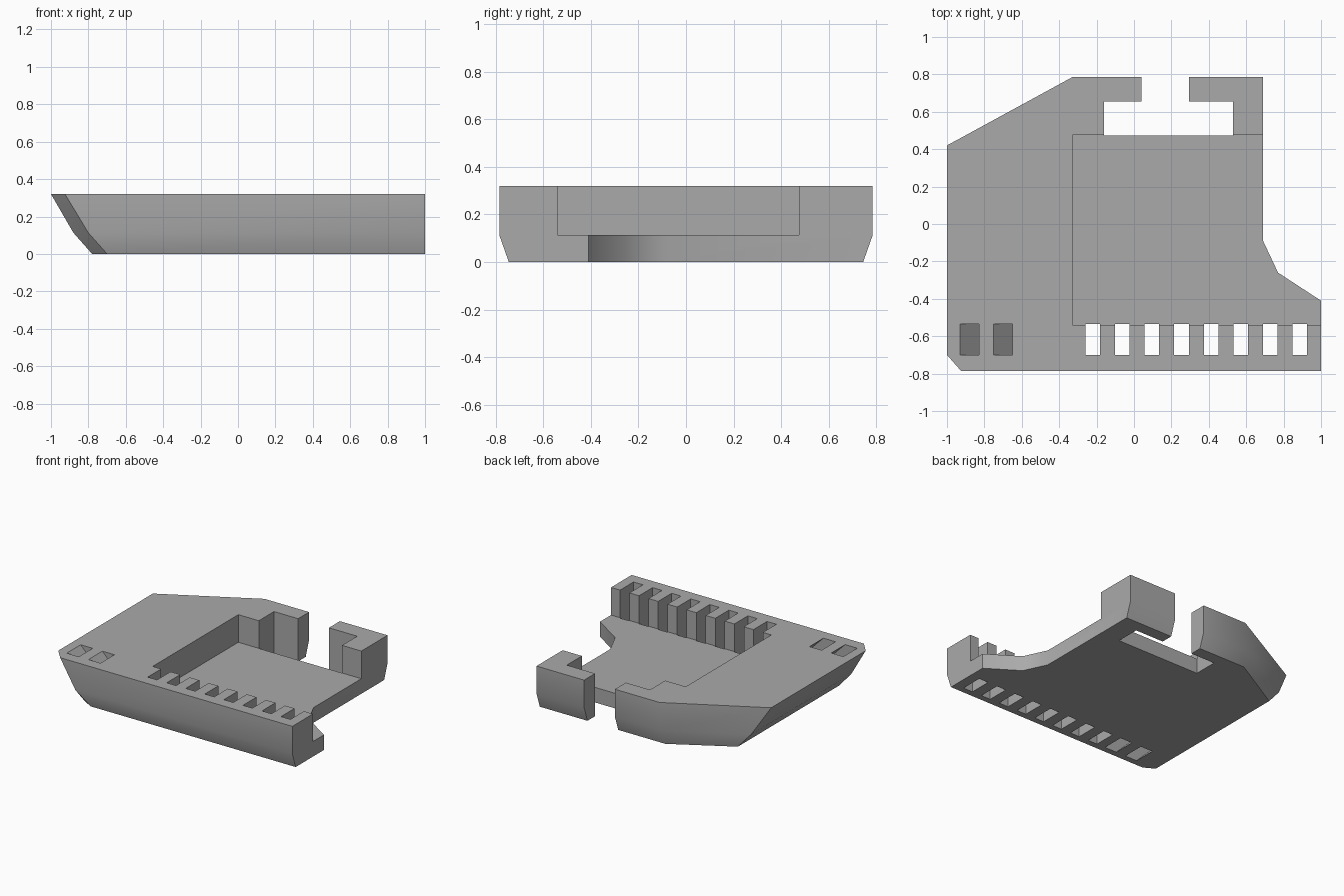
import bpy
import bmesh
import math

cube = bpy.data.objects.get("Cube")
if cube:
    bpy.data.objects.remove(cube, do_unlink=True)

grey = bpy.data.materials.new("plain grey")
grey.use_nodes = True
GREY = (0.4, 0.4, 0.4, 1)
grey.diffuse_color = GREY
grey.node_tree.nodes["Principled BSDF"].inputs["Base Color"].default_value = GREY


def loft(name, rings):
    """Closed solid through stacked (z, outline) rings."""
    bm = bmesh.new()
    loops = [[bm.verts.new((x, y, z)) for x, y in pts] for z, pts in rings]
    n = len(loops[0])
    for low, high in zip(loops, loops[1:]):
        for i in range(n):
            j = (i + 1) % n
            bm.faces.new((low[i], low[j], high[j], high[i]))
    bm.faces.new(loops[0][::-1])
    bm.faces.new(loops[-1])
    bmesh.ops.recalc_face_normals(bm, faces=bm.faces)
    mesh = bpy.data.meshes.new(name)
    bm.to_mesh(mesh)
    bm.free()
    mesh.materials.append(grey)
    obj = bpy.data.objects.new(name, mesh)
    bpy.context.collection.objects.link(obj)
    return obj


def rect(x0, x1, y0, y1):
    return [(x0, y0), (x1, y0), (x1, y1), (x0, y1)]


def outline(left, corner, front, back, diagonal_x, diagonal_y):
    """Body contour; the stepped side is the same at every height."""
    step = [(1, -0.41), (0.77, -0.26), (0.69, -0.09)]
    return ([(left, -0.70), (corner, front), (1, front)] + step
            + [(0.69, back), (diagonal_x, back), (left, diagonal_y)])


# Body with a tapered underside
body = loft("tray_body", [
    (0, outline(-0.78, -0.70, -0.745, 0.745, -0.35, 0.50)),
    (0.113, outline(-0.88, -0.80, -0.785, 0.785, -0.33, 0.485)),
    (0.32, outline(-1, -0.925, -0.785, 0.785, -0.33, 0.42)),
])


def cut(rings):
    cutter = loft("cutter", rings)
    cutter.hide_render = True
    mod = body.modifiers.new("cut", "BOOLEAN")
    mod.operation = "DIFFERENCE"
    mod.solver = "EXACT"
    mod.object = cutter
    bpy.ops.object.select_all(action="DESELECT")
    bpy.context.view_layer.objects.active = body
    body.select_set(True)
    bpy.ops.object.modifier_apply(modifier=mod.name)
    bpy.data.objects.remove(cutter, do_unlink=True)


def cut_box(x0, x1, y0, y1, bottom=-0.1):
    shape = rect(x0, x1, y0, y1)
    cut([(bottom, shape), (0.5, shape)])


# Recessed floor, then the rear window and its opening
cut_box(-0.33, 1.2, -0.54, 0.475, 0.113)
cut_box(-0.16, 0.53, 0.474, 0.655)
cut_box(0.04, 0.295, 0.6, 0.9)

# Comb of slots along the front
for i in range(8):
    x = -0.22 + 0.158 * i
    cut_box(x - 0.039, x + 0.039, -0.70, -0.535)

# Two slanted strap holes
for x in (-0.93, -0.75):
    ring = lambda z: (z, rect(x + 0.32 - z, x + 0.42 - z, -0.70, -0.535))
    cut([ring(-0.1), ring(0.4)])

bpy.ops.object.shade_smooth_by_angle(angle=math.radians(35))
